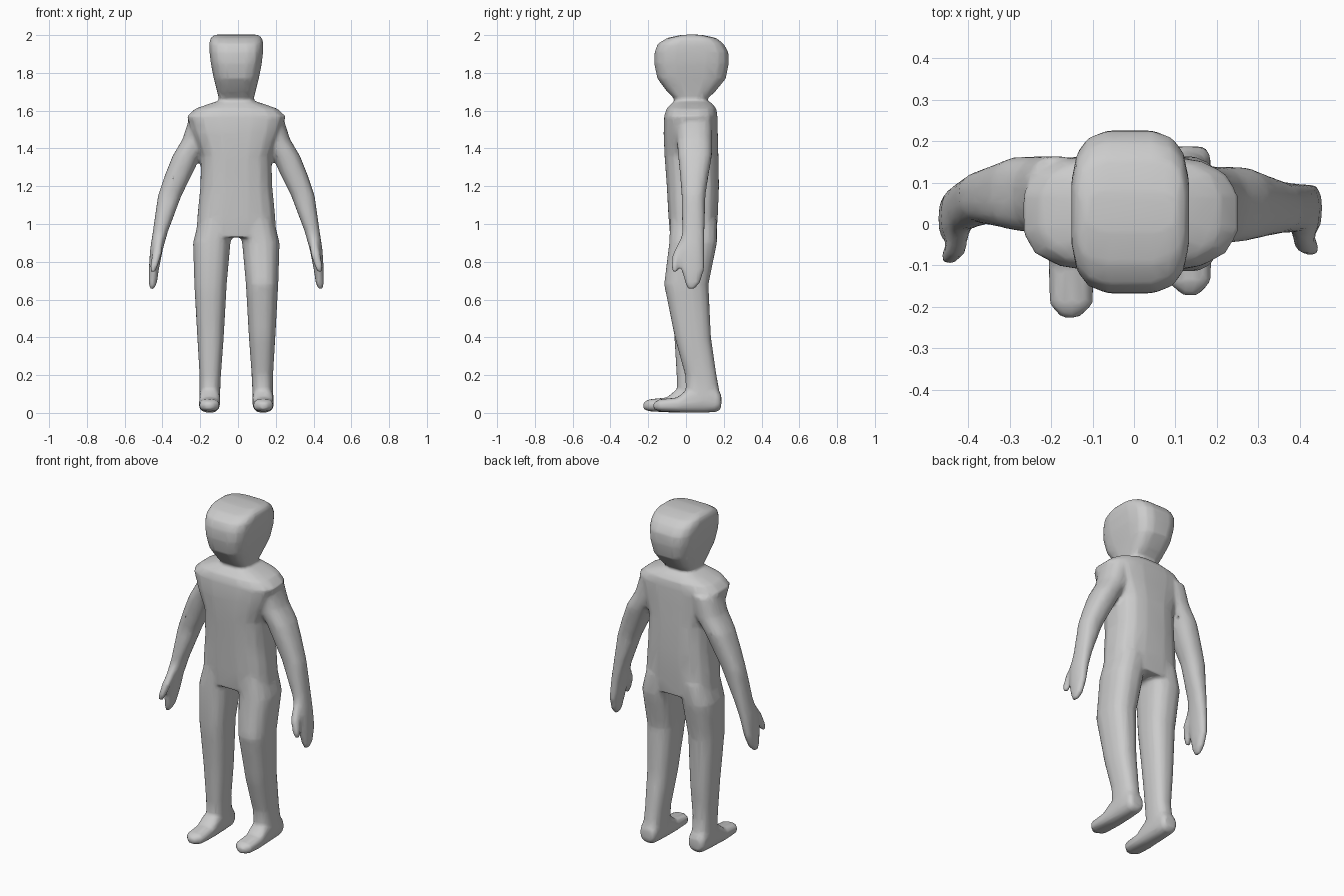
import bpy, bmesh
from math import cos, sin, tau, copysign

CX = -0.009          # symmetry line of the body
SIDES = 16
bm = bmesh.new()


def power(v, e):
    return copysign(abs(v) ** e, v)


def loft(rings, n=2.5, axis='z'):
    """Closed tube through rounded sections (t, a0, a1, b0, b1); n sets squareness."""
    loops = []
    for t, a0, a1, b0, b1 in rings:
        loop = []
        for i in range(SIDES):
            w = tau * (i + 0.5) / SIDES
            a = (a0 + a1) / 2 + (a1 - a0) / 2 * power(cos(w), 2 / n)
            b = (b0 + b1) / 2 + (b1 - b0) / 2 * power(sin(w), 2 / n)
            loop.append(bm.verts.new((a, b, t) if axis == 'z' else (a, t, b)))
        loops.append(loop)
    faces = [bm.faces.new(loops[0]), bm.faces.new(loops[-1])]
    for lo, hi in zip(loops, loops[1:]):
        for i in range(SIDES):
            j = (i + 1) % SIDES
            faces.append(bm.faces.new((lo[i], lo[j], hi[j], hi[i])))
    bmesh.ops.recalc_face_normals(bm, faces=faces)


def centred(rings):
    return [(z, CX - w, CX + w, y0, y1) for z, w, y0, y1 in rings]


def sided(rings, s):
    return [(t, *sorted((CX + s * i, CX + s * o)), b0, b1) for t, i, o, b0, b1 in rings]


# Torso
loft(centred([(0.93, .215, -.085, .162), (1.05, .207, -.095, .17), (1.2, .192, -.103, .176),
              (1.36, .188, -.115, .173), (1.48, .235, -.12, .17), (1.57, .264, -.117, .168),
              (1.61, .22, -.105, .162), (1.64, .135, -.075, .138), (1.65, .10, -.05, .115)]), 2.9)

# Head and neck
loft(centred([(1.6, .12, -.08, .13), (1.66, .092, -.06, .11), (1.70, .102, -.10, .155),
              (1.77, .12, -.153, .212), (1.85, .136, -.17, .228), (1.91, .143, -.168, .226),
              (1.955, .144, -.15, .20), (1.985, .138, -.10, .16), (2.002, .115, -.02, .08)]), 3.6)

# Arms with hands and thumbs; the -x arm has its forearm swung forward
arm = [(1.56, .10, .25, -.06, .14), (1.45, .12, .285, -.05, .14), (1.36, .188, .338, -.042, .138),
       (1.26, .235, .378, -.032, .12), (1.15, .29, .415, -.023, .103), (.96, .362, .442, -.02, .098),
       (.86, .39, .457, -.035, .097), (.76, .41, .463, -.025, .097), (.69, .42, .463, -.005, .075),
       (.655, .435, .458, .01, .045)]
thumb = [(.93, .385, .43, -.025, .03), (.84, .395, .445, -.07, -.015), (.78, .415, .455, -.077, -.038),
         (.745, .43, .455, -.07, -.048)]
for s in (1, -1):
    for part in (arm, thumb):
        rings = []
        for z, i, o, y0, y1 in part:
            d = 0 if s > 0 else min(.025, (z - .93) * .13)
            rings.append((z, i, o, y0 + d, y1 + d))
        loft(sided(rings, s), 2.4)

# Legs: shared widths, the +x leg is bent back at the knee
widths = [(1.02, .0, .2), (.9, .03, .23), (.68, .05, .223), (.4, .066, .207), (.2, .081, .195),
          (.1, .085, .195), (.03, .09, .19)]
depths = {1: [(-.085, .165), (-.09, .165), (-.117, .12), (-.06, .133), (-.005, .162), (0, .18), (.01, .175)],
          -1: [(-.085, .165), (-.09, .162), (-.09, .12), (-.062, .115), (-.05, .105), (-.047, .12), (-.04, .12)]}
foot = [(-.227, .125, .165, .02, .055), (-.195, .09, .195, .008, .072), (-.1, .088, .198, .003, .082),
        (-.05, .085, .197, 0, .125), (.04, .085, .197, 0, .16), (.11, .088, .194, .005, .13),
        (.132, .10, .18, .025, .095)]
for s in (1, -1):
    loft(sided([w + d for w, d in zip(widths, depths[s])], s), 2.5)
    shift = .055 if s > 0 else 0
    loft(sided([(f[0] + shift, *f[1:]) for f in foot], s), 2.6, 'y')

# Fuse the parts into one softly blended low-poly skin
mesh = bpy.data.meshes.new("human_figure")
bm.to_mesh(mesh)
bm.free()
body = bpy.data.objects.new("human_figure", mesh)
bpy.context.collection.objects.link(body)
fuse = body.modifiers.new("fuse", 'REMESH')
fuse.mode = 'VOXEL'
fuse.voxel_size = 0.01
fuse.use_smooth_shade = True
soften = body.modifiers.new("soften", 'SMOOTH')
soften.factor = 0.5
soften.iterations = 5
reduce = body.modifiers.new("reduce", 'DECIMATE')
reduce.ratio = 0.12
